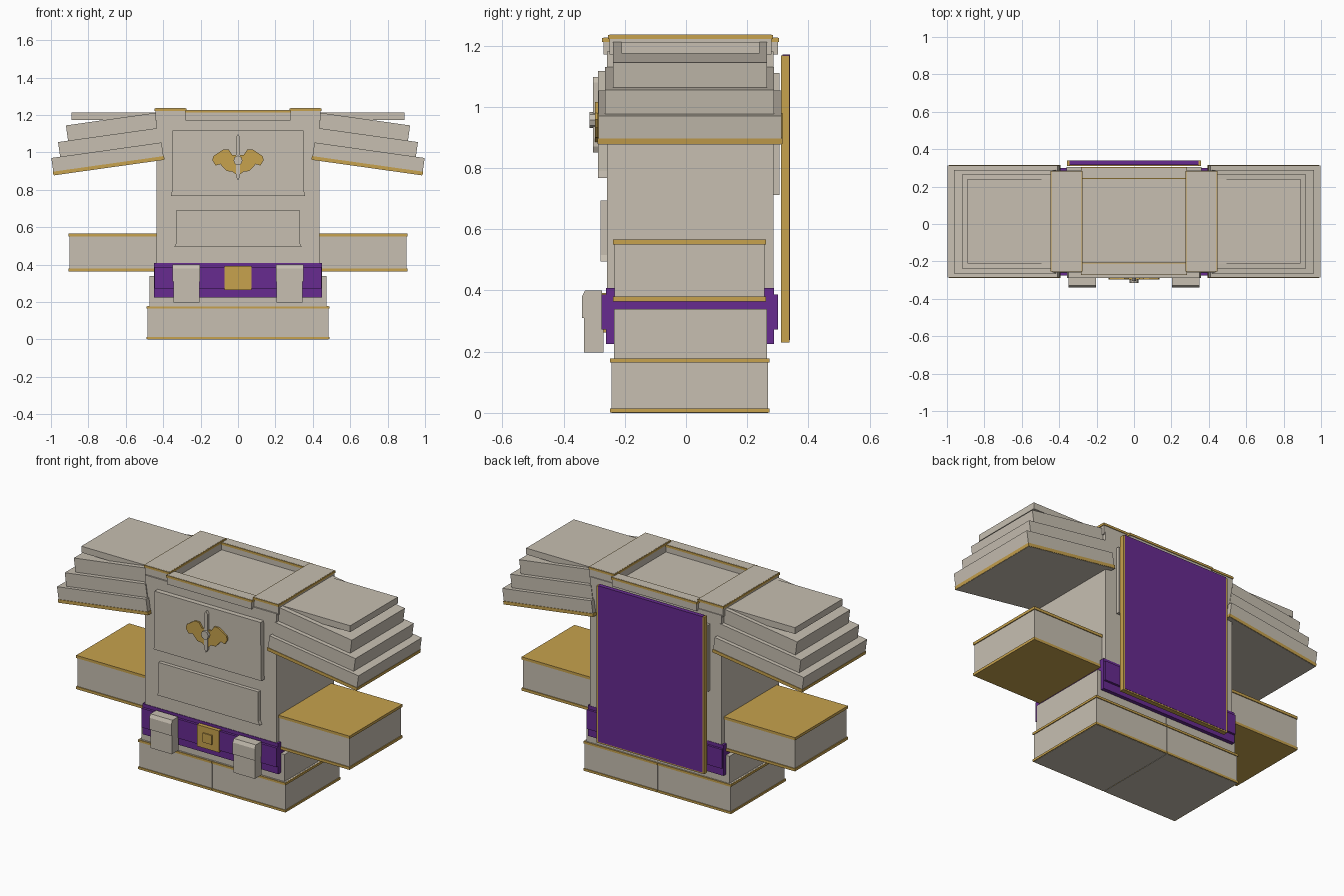
import bpy, bmesh, math
from mathutils import Vector

if "Cube" in bpy.data.objects:
    bpy.data.objects.remove(bpy.data.objects["Cube"])


def material(name, rgb):
    m = bpy.data.materials.new(name)
    m.diffuse_color = (*rgb, 1)
    m.use_nodes = True
    m.node_tree.nodes["Principled BSDF"].inputs["Base Color"].default_value = m.diffuse_color
    return m


STONE = material("warm_grey", (0.57, 0.52, 0.44))
GOLD = material("gold", (0.57, 0.36, 0.075))
PURPLE = material("purple", (0.135, 0.024, 0.28))


def prism(name, pts, y0, y1, mat):
    """Extrude an x-z outline from y0 to y1."""
    bm = bmesh.new()
    a = [bm.verts.new((x, y0, z)) for x, z in pts]
    b = [bm.verts.new((x, y1, z)) for x, z in pts]
    n = len(pts)
    bm.faces.new(a)
    bm.faces.new(b[::-1])
    for i in range(n):
        j = (i + 1) % n
        bm.faces.new((a[i], b[i], b[j], a[j]))
    bmesh.ops.recalc_face_normals(bm, faces=bm.faces)
    me = bpy.data.meshes.new(name)
    bm.to_mesh(me)
    bm.free()
    me.materials.append(mat)
    ob = bpy.data.objects.new(name, me)
    bpy.context.collection.objects.link(ob)
    return ob


def box(name, x0, x1, y0, y1, z0, z1, mat):
    return prism(name, [(x0, z0), (x1, z0), (x1, z1), (x0, z1)], y0, y1, mat)


def band(name, x0, x1, y0, y1, z0, z1, e=0.005):
    """Gold band around a box."""
    return box(name, x0 - e, x1 + e, y0 - e, y1 + e, z0, z1, GOLD)


def slab(name, s, ox, oz, length, t0, t1, y0, y1, mat, tilt=math.radians(8)):
    """Tilted shoulder layer hanging from its outer top corner (ox, oz)."""
    along = Vector((-math.cos(tilt), math.sin(tilt)))
    down = Vector((-math.sin(tilt), -math.cos(tilt)))
    o = Vector((ox, oz))
    pts = [o + down * t0, o + along * length + down * t0,
           o + along * length + down * t1, o + down * t1]
    return prism(name, [(s * p.x, p.y) for p in pts], y0, y1, mat)


for s, side in ((1, "right"), (-1, "left")):
    def mbox(name, x0, x1, *rest):
        return box(f"{name}_{side}", *sorted((s * x0, s * x1)), *rest)

    def mband(name, x0, x1, *rest):
        return band(f"{name}_{side}", *sorted((s * x0, s * x1)), *rest)

    # boots and legs
    mbox("boot", 0.001, 0.483, -0.243, 0.268, 0, 0.178, STONE)
    mband("boot_sole_trim", 0.006, 0.483, -0.243, 0.268, 0.001, 0.014)
    mband("boot_cuff_trim", 0.006, 0.483, -0.243, 0.268, 0.164, 0.177)
    mbox("leg", 0.001, 0.473, -0.236, 0.265, 0.178, 0.34, STONE)
    # arms
    mbox("arm", 0.43, 0.9, -0.233, 0.257, 0.37, 0.56, STONE)
    mband("arm_lower_trim", 0.43, 0.9, -0.233, 0.257, 0.364, 0.38)
    mband("arm_upper_trim", 0.43, 0.9, -0.233, 0.257, 0.55, 0.566)
    # layered shoulder guard
    mbox("shoulder_cap", 0.43, 0.89, -0.21, 0.24, 1.174, 1.212, STONE)
    slab(f"shoulder_upper_{side}", s, 0.92, 1.144, 0.5, 0, 0.083, -0.238, 0.264, STONE)
    slab(f"shoulder_middle_{side}", s, 0.962, 1.055, 0.54, 0, 0.083, -0.264, 0.288, STONE)
    slab(f"shoulder_lower_{side}", s, 0.998, 0.97, 0.595, 0, 0.094, -0.286, 0.312, STONE)
    slab(f"shoulder_trim_{side}", s, 1.0, 0.97, 0.6, 0.074, 0.093, -0.289, 0.315, GOLD)
    # collar strap
    mbox("collar_strap", 0.28, 0.442, -0.25, 0.28, 1.17, 1.236, STONE)
    mband("collar_strap_trim", 0.28, 0.442, -0.25, 0.28, 1.222, 1.235, 0.004)
    # belt pouch
    mbox("pouch", 0.205, 0.345, -0.333, -0.27, 0.197, 0.375, STONE)
    lid = [(-0.34, 0.31), (-0.275, 0.31), (-0.275, 0.4), (-0.33, 0.4), (-0.34, 0.38)]
    ob = prism(f"pouch_lid_{side}", lid, 0.203, 0.349, STONE)
    for v in ob.data.vertices:          # turn the y-z outline across x
        v.co = (s * v.co.y, v.co.x, v.co.z)
    if s > 0:
        ob.data.flip_normals()
    # cape edge rail
    mbox("cape_rail", 0.344, 0.357, 0.311, 0.3385, 0.232, 1.168, GOLD)

# torso with front and back plates
box("torso", -0.435, 0.435, -0.258, 0.285, 0.3, 1.18, STONE)
prism("chest_plate", [(-0.357, 0.768), (0.357, 0.768), (0.354, 0.79), (0.351, 1.117),
                      (-0.351, 1.117), (-0.354, 0.79)], -0.288, -0.25, STONE)
prism("belly_plate", [(-0.34, 0.495), (0.34, 0.495), (0.33, 0.515), (0.33, 0.693),
                      (-0.33, 0.693), (-0.34 + 0.01, 0.515)], -0.28, -0.25, STONE)
box("back_plate", -0.36, 0.36, 0.28, 0.306, 0.712, 1.11, STONE)

# collar bars
for nm, y0, y1 in (("front", -0.27, -0.21), ("back", 0.245, 0.3)):
    box(f"collar_bar_{nm}", -0.28, 0.28, y0, y1, 1.17, 1.226, STONE)
    band(f"collar_bar_trim_{nm}", -0.28, 0.28, y0, y1, 1.212, 1.225, 0.004)

# belt
box("waist_wrap", -0.449, 0.449, -0.261, 0.287, 0.225, 0.408, PURPLE)
box("belt", -0.447, 0.447, -0.276, 0.3, 0.272, 0.387, PURPLE)
box("buckle", -0.072, 0.072, -0.284, -0.26, 0.263, 0.392, GOLD)
box("buckle_centre", -0.03, 0.03, -0.291, -0.28, 0.3, 0.355, GOLD)

# cape
box("cape", -0.346, 0.346, 0.315, 0.34, 0.238, 1.171, PURPLE)
box("cape_hem", -0.357, 0.357, 0.311, 0.3385, 0.23, 0.243, GOLD)

# winged chest ornament
half = [(0.03, 0.985), (0.05, 1.015), (0.08, 1.015), (0.132, 0.98), (0.137, 0.958),
        (0.12, 0.93), (0.095, 0.937), (0.06, 0.9), (0.03, 0.897), (0.015, 0.885)]
prism("ornament_wings", half + [(-x, z) for x, z in reversed(half)], -0.298, -0.287, GOLD)
prism("ornament_rod", [(0, 0.85), (0.011, 0.87), (0.011, 1.08), (0, 1.097),
                       (-0.011, 1.08), (-0.011, 0.87)], -0.304, -0.285, STONE)
prism("ornament_gem", [(0.024 * math.cos(i * math.pi / 4), 0.957 + 0.026 * math.sin(i * math.pi / 4))
                       for i in range(8)], -0.316, -0.29, STONE)
